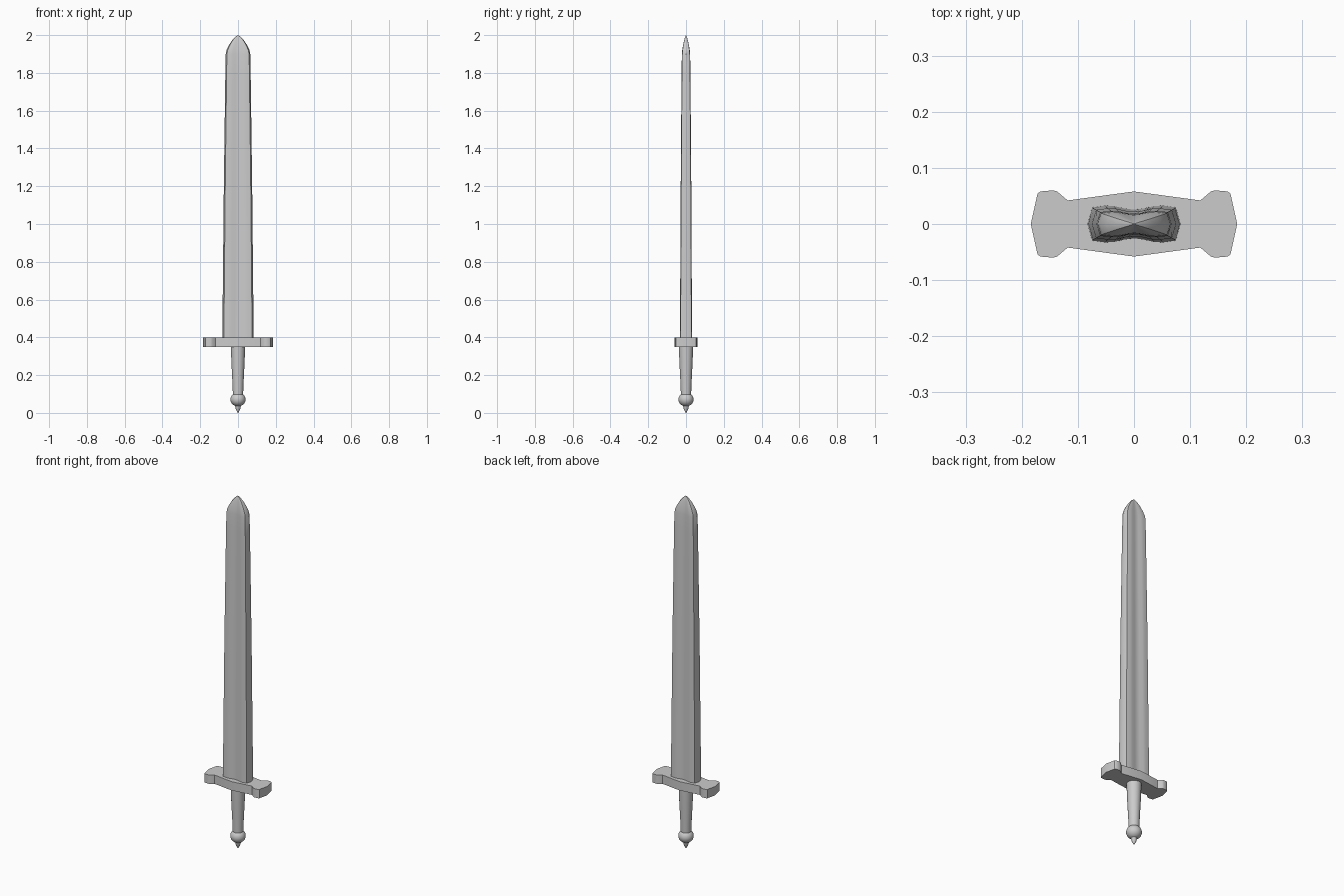
import bpy, bmesh, math

if "Cube" in bpy.data.objects:
    bpy.data.objects.remove(bpy.data.objects["Cube"])


def finish(name, bm, angle=35):
    bmesh.ops.recalc_face_normals(bm, faces=bm.faces)
    mesh = bpy.data.meshes.new(name)
    bm.to_mesh(mesh)
    bm.free()
    ob = bpy.data.objects.new(name, mesh)
    bpy.context.collection.objects.link(ob)
    bpy.ops.object.select_all(action='DESELECT')
    ob.select_set(True)
    bpy.context.view_layer.objects.active = ob
    bpy.ops.object.shade_smooth_by_angle(angle=math.radians(angle))
    return ob


def loft(name, rings, angle=35):
    """Skin a stack of closed rings and cap both ends."""
    bm = bmesh.new()
    loops = [[bm.verts.new(p) for p in ring] for ring in rings]
    n = len(loops[0])
    for a, b in zip(loops, loops[1:]):
        for i in range(n):
            j = (i + 1) % n
            bm.faces.new((a[i], a[j], b[j], b[i]))
    bm.faces.new(loops[0][::-1])
    bm.faces.new(loops[-1])
    return finish(name, bm, angle)


def mirror_outline(quarter):
    """Quarter outline from the +x axis to the +y axis -> full closed outline."""
    half = quarter + [(-x, y) for x, y in quarter[-2::-1]]
    return half + [(x, -y) for x, y in half[-2:0:-1]]


def lathe(name, profile, sides=32):
    rings = [[(r * math.cos(2 * math.pi * i / sides),
               r * math.sin(2 * math.pi * i / sides), z) for i in range(sides)]
             for r, z in profile]
    return loft(name, rings)


# Blade: hollowed section, tapering to a rounded point
section = mirror_outline([(1, 0), (0.9, 0.9), (0.62, 1.0), (0.42, 0.97),
                          (0.2, 0.84), (0, 0.78)])
stations = [(0.38, 0.083, 0.033), (0.6, 0.081, 0.031), (1.2, 0.075, 0.028),
            (1.8, 0.067, 0.0235), (1.9, 0.065, 0.022), (1.92, 0.061, 0.020),
            (1.945, 0.049, 0.016), (1.97, 0.033, 0.0105),
            (1.99, 0.015, 0.005), (2.0, 0.002, 0.001)]
loft("blade", [[(x * w, y * t, z) for x, y in section] for z, w, t in stations])

# Crossguard: flat plate with flared ends
guard = mirror_outline([(0.184, 0), (0.172, 0.054), (0.167, 0.058), (0.144, 0.060),
                        (0.137, 0.058), (0.123, 0.046), (0.118, 0.042), (0, 0.058)])
loft("crossguard", [[(x, y, z) for x, y in guard] for z in (0.35, 0.40)])

# Grip
lathe("grip", [(0.027, 0.095), (0.029, 0.15), (0.034, 0.25), (0.038, 0.352)])

# Pommel: ball with a small pointed nub below
ball = [(0.040 * math.sin(a), 0.071 - 0.037 * math.cos(a))
        for a in (math.radians(22 + 14 * i) for i in range(10))]
lathe("pommel", [(0.001, 0.0), (0.006, 0.008), (0.011, 0.018), (0.014, 0.030)]
      + ball + [(0.012, 0.107)])
